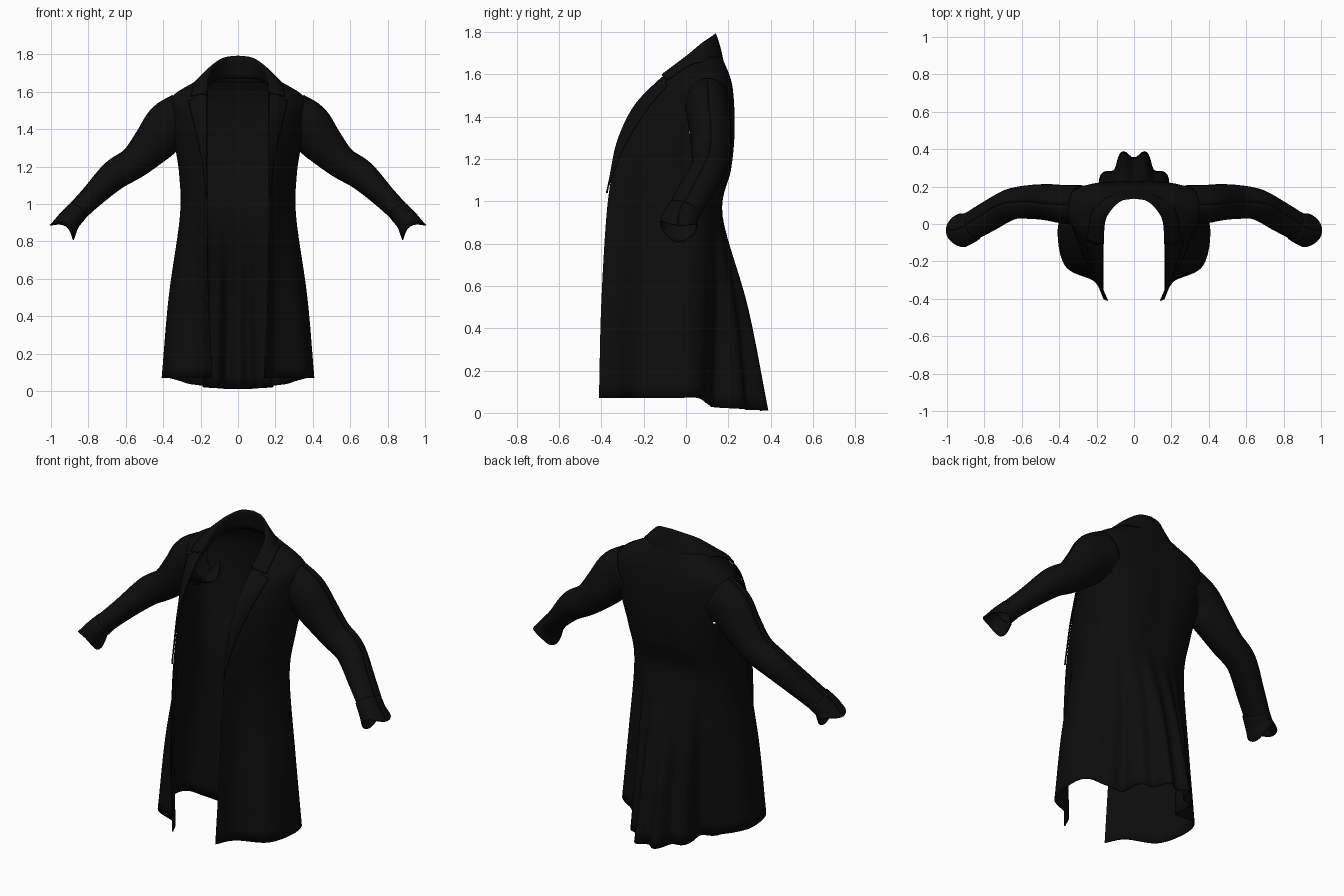
import bpy, math
from mathutils import Vector

black = bpy.data.materials.new("black_cloth")
black.diffuse_color = (0.004, 0.004, 0.004, 1)


def spline(pts, t):
    """Catmull-Rom through pts, t in 0..len-1."""
    n = len(pts) - 1
    i = min(max(int(t), 0), n - 1)
    f = t - i
    p1, p2 = pts[i], pts[i + 1]
    p0 = pts[i - 1] if i > 0 else p1 * 2 - p2
    p3 = pts[i + 2] if i + 2 <= n else p2 * 2 - p1
    return (p1 * 2 + (p2 - p0) * f + (p0 * 2 - p1 * 5 + p2 * 4 - p3) * f * f
            + (p1 * 3 - p0 - p2 * 3 + p3) * f ** 3) * 0.5


def sheet(name, func, nu, nv, keep=None, thick=0.006):
    """Grid surface func(a, b), a and b in 0..1, mirrored across x."""
    verts = [func(i / nu, j / nv) for j in range(nv + 1) for i in range(nu + 1)]
    faces = []
    for j in range(nv):
        for i in range(nu):
            k = j * (nu + 1) + i
            q = (k, k + 1, k + nu + 2, k + nu + 1)
            if keep is None or keep(sum((verts[v] for v in q), Vector()) / 4):
                faces.append(q)
    me = bpy.data.meshes.new(name)
    me.from_pydata(verts, [], faces)
    me.materials.append(black)
    me.polygons.foreach_set("use_smooth", [True] * len(me.polygons))
    ob = bpy.data.objects.new(name, me)
    bpy.context.collection.objects.link(ob)
    m = ob.modifiers.new("mirror", "MIRROR")
    m.merge_threshold = 0.002
    s = ob.modifiers.new("cloth", "SOLIDIFY")
    s.thickness = thick
    s.offset = 0
    return ob


# Half cross-sections: front z, back z, then x,y from front edge to centre back
RINGS = [
    (0.07, 0.015, .14, -.41, .20, -.31, .36, -.23, .405, -.06, .37, .06, .22, .13, .12, .31, 0, .385),
    (0.50, 0.50, .16, -.40, .205, -.31, .325, -.21, .368, -.05, .32, .07, .21, .14, .11, .25, 0, .29),
    (0.93, 0.93, .165, -.375, .21, -.28, .28, -.16, .308, -.03, .285, .07, .21, .13, .11, .165, 0, .17),
    (1.15, 1.15, .165, -.345, .215, -.26, .28, -.14, .31, 0, .295, .11, .22, .175, .11, .208, 0, .205),
    (1.30, 1.30, .165, -.31, .225, -.225, .29, -.11, .33, .02, .315, .14, .23, .20, .11, .224, 0, .223),
    (1.45, 1.45, .165, -.235, .235, -.165, .30, -.07, .35, .05, .335, .16, .24, .208, .11, .224, 0, .223),
    (1.57, 1.57, .165, -.12, .23, -.08, .30, -.02, .35, .07, .325, .155, .23, .20, .11, .21, 0, .21),
    (1.63, 1.68, .165, -.04, .175, -.01, .19, .03, .195, .07, .18, .11, .14, .145, .07, .165, 0, .168),
]
GRID = [[Vector((r[2 + 2 * k], r[3 + 2 * k], r[0])) for k in range(8)] for r in RINGS]
for k in range(8):                       # hem steps down at the tail, neckline climbs to the back
    GRID[0][k].z = 0.07 if k < 5 else (0.03, 0.015, 0.01)[k - 5]
    GRID[7][k].z = 1.63 + 0.05 * min(1, k / 4)


def body_point(u, v):
    p = spline([spline(row, u) for row in GRID], v)
    drop = max(0, (0.95 - p.z) / 0.95)   # pleats fan out below the waist
    if u > 4.5 and drop:
        w = min(1, (u - 4.5) * 2) * drop * 0.03
        out = Vector((p.x, p.y, 0)).normalized()
        d = w * math.cos((7 - u) * 2 * math.pi * 1.05 + math.pi)
        p = p + Vector((out.x * d if u < 6.95 else 0, out.y * d, 0))
    if u > 6.999:
        p.x = 0
    return p


# Coat body with the armholes cut out
sheet("coat_body", lambda a, b: body_point(a * 7, b * 7), 84, 49,
      lambda c: not (c.x > 0.3 and 0.02 < c.y < 0.17 and 1.33 < c.z < 1.53))


# Lapel lying on the chest, widest at the notch
def lapel(a, b):
    v = 2.4 + 3.75 * b
    wide = 1.35 * min(1, b / 0.9) if b < 0.92 else 0.95
    p = body_point(a * wide, v)
    return p + Vector((0.3, -0.9, 0.25)) * (0.004 + 0.01 * math.sin(math.pi * (0.15 + 0.6 * a)))


sheet("lapel", lapel, 10, 30)

# Collar: stand, top fold and outer fall
COLLAR = [[Vector(p) for p in row] for row in (
    [(.165, -.1, 1.58), (.16, .01, 1.635), (.13, .1, 1.66), (.07, .148, 1.67), (0, .158, 1.67)],
    [(.168, -.11, 1.60), (.16, .01, 1.69), (.125, .075, 1.745), (.07, .125, 1.78), (0, .138, 1.79)],
    [(.20, -.11, 1.59), (.20, .01, 1.672), (.165, .09, 1.71), (.085, .145, 1.73), (0, .158, 1.735)],
    [(.25, -.09, 1.575), (.232, .03, 1.65), (.19, .125, 1.655), (.10, .17, 1.65), (0, .178, 1.65)],
)]
sheet("collar", lambda a, b: spline([spline(r, a * 4) for r in COLLAR], b * 3), 24, 15)


def tube(path, closed_tip=0.0):
    """Oval tube: path rows are x, y, z, half height, half depth."""
    mid = [Vector(p[:3]) for p in path]
    rad = [Vector((p[3], p[4], 0)) for p in path]
    n = len(path) - 1

    def func(a, b):
        t = b * n
        c, r = spline(mid, t), spline(rad, t)
        d = (spline(mid, min(t + .05, n)) - spline(mid, max(t - .05, 0))).normalized()
        up = Vector((0, 1, 0)).cross(d).normalized()
        if up.z < 0:
            up = -up
        side = d.cross(up)
        g = 2 * math.pi * a
        return (c + up * (r.x * math.cos(g)) + side * (r.y * math.sin(g))
                + d * (closed_tip * b * math.cos(2 * g)))
    return func


# Sleeve from shoulder to wrist, bent slightly forward at the elbow
sheet("sleeve", tube([
    (.29, .10, 1.455, .14, .105), (.37, .105, 1.415, .13, .10), (.45, .115, 1.325, .11, .095),
    (.55, .118, 1.225, .085, .088), (.66, .105, 1.155, .078, .08), (.78, .04, 1.04, .06, .08),
    (.885, -.02, .935, .052, .075)]), 28, 36)

# Flared cuff with an uneven rim
sheet("cuff", tube([
    (.86, -.01, .96, .056, .079), (.90, -.03, .915, .06, .082),
    (.93, -.036, .868, .073, .088)], 0.024), 28, 8)
